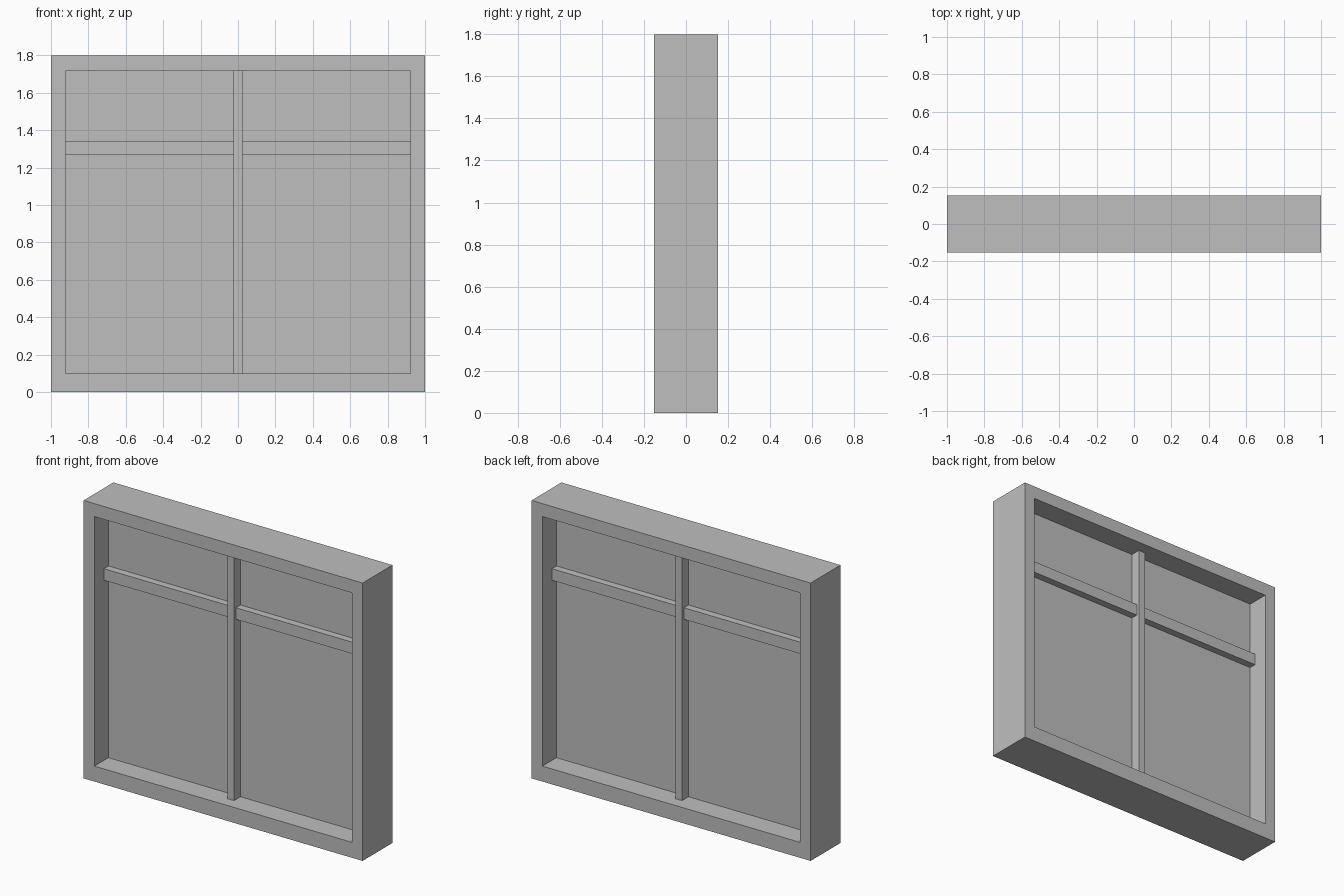
import bpy
import bmesh
from mathutils import Vector

default_cube = bpy.data.objects.get("Cube")
if default_cube:
    bpy.data.objects.remove(default_cube, do_unlink=True)

# Overall sizes
WIDTH, HEIGHT, DEPTH = 2.0, 1.8, 0.305
INNER_X, SILL_Z, HEAD_Z = 0.922, 0.10, 1.716
POST_X = 0.024
BAR_LOW, BAR_HIGH = 1.267, 1.342

grey = bpy.data.materials.new("light grey")
grey.use_nodes = True
colour = (0.52, 0.52, 0.52, 1)
grey.diffuse_color = colour
grey.node_tree.nodes["Principled BSDF"].inputs["Base Color"].default_value = colour


def add_object(name, bm):
    bmesh.ops.recalc_face_normals(bm, faces=bm.faces)
    mesh = bpy.data.meshes.new(name)
    bm.to_mesh(mesh)
    bm.free()
    mesh.materials.append(grey)
    obj = bpy.data.objects.new(name, mesh)
    bpy.context.collection.objects.link(obj)
    return obj


def box(name, x0, x1, z0, z1, depth):
    """Box centred on y = 0 between the given x and z limits."""
    bm = bmesh.new()
    bmesh.ops.create_cube(bm, size=1)
    bmesh.ops.scale(bm, vec=(x1 - x0, depth, z1 - z0), verts=bm.verts)
    bmesh.ops.translate(bm, vec=((x0 + x1) / 2, 0, (z0 + z1) / 2), verts=bm.verts)
    return add_object(name, bm)


def rectangle(bm, half_x, z0, z1):
    corners = ((-half_x, z0), (half_x, z0), (half_x, z1), (-half_x, z1))
    return [bm.verts.new((x, -DEPTH / 2, z)) for x, z in corners]


# Outer frame: a flat ring extruded through the wall depth
bm = bmesh.new()
outer = rectangle(bm, WIDTH / 2, 0, HEIGHT)
inner = rectangle(bm, INNER_X, SILL_Z, HEAD_Z)
for i in range(4):
    j = (i + 1) % 4
    bm.faces.new((outer[i], outer[j], inner[j], inner[i]))
ring = bmesh.ops.extrude_face_region(bm, geom=bm.faces[:], use_keep_orig=True)
moved = [v for v in ring["geom"] if isinstance(v, bmesh.types.BMVert)]
bmesh.ops.translate(bm, vec=Vector((0, DEPTH, 0)), verts=moved)
add_object("outer_frame", bm)

# Thin pane, centre post and the two cross bars
box("pane", -INNER_X, INNER_X, SILL_Z, HEAD_Z, 0.018)
box("centre_post", -POST_X, POST_X, SILL_Z, HEAD_Z, 0.15)
box("right_cross_bar", -INNER_X, -POST_X, BAR_LOW, BAR_HIGH, 0.112)
box("left_cross_bar", POST_X, INNER_X, BAR_LOW, BAR_HIGH, 0.112)
